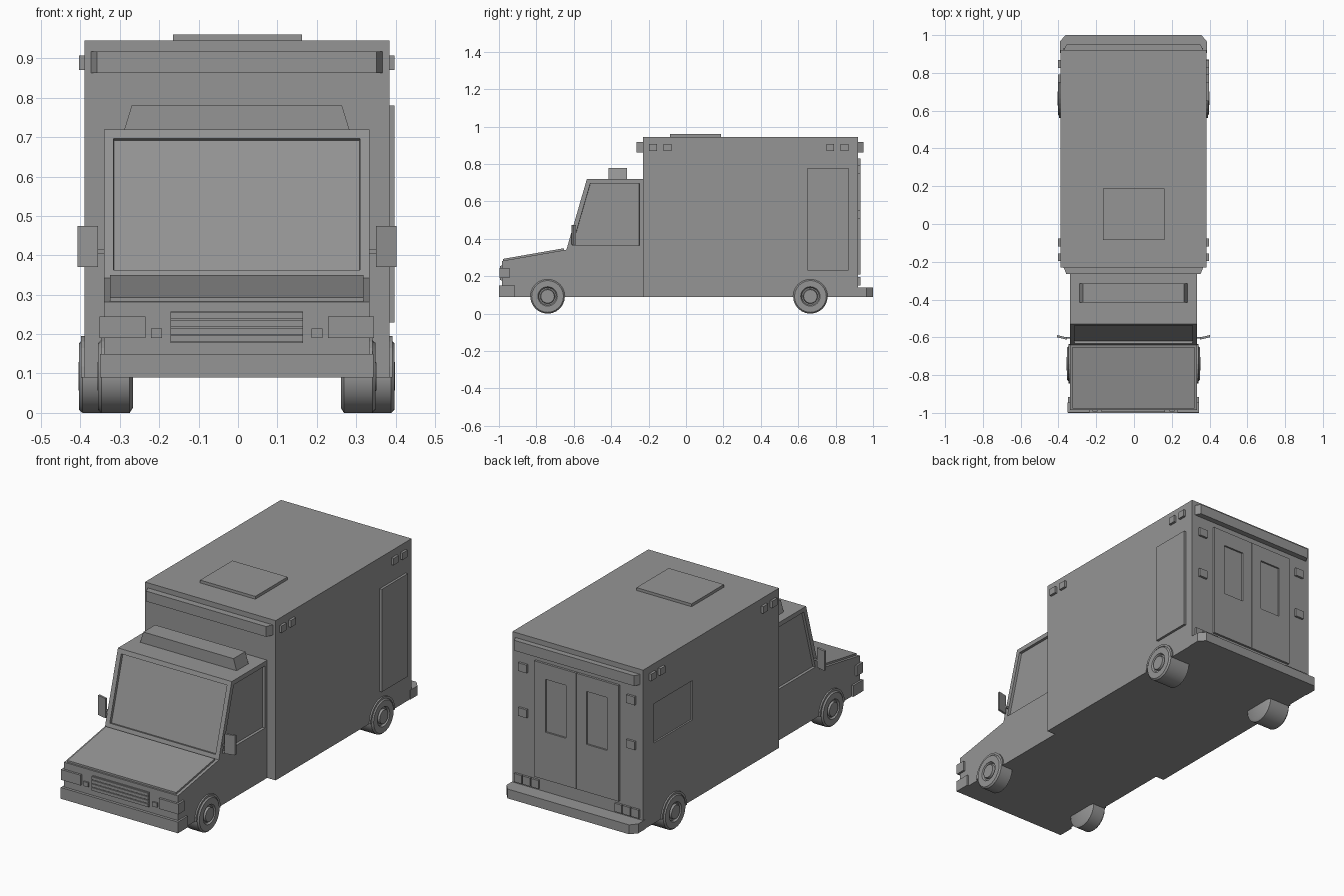
import bpy, bmesh, math
from mathutils import Vector

cube = bpy.data.objects.get("Cube")
if cube:
    bpy.data.objects.remove(cube, do_unlink=True)

GREY = (0.3, 0.3, 0.3, 1)
paint = bpy.data.materials.new("plain_grey")
paint.use_nodes = True
paint.diffuse_color = GREY
paint.node_tree.nodes["Principled BSDF"].inputs["Base Color"].default_value = GREY

CX = -0.003          # centre line of the body
SIDES = (("left", 1), ("right", -1))


def finish(name, bm):
    bmesh.ops.recalc_face_normals(bm, faces=bm.faces)
    mesh = bpy.data.meshes.new(name)
    bm.to_mesh(mesh)
    bm.free()
    mesh.materials.append(paint)
    obj = bpy.data.objects.new(name, mesh)
    bpy.context.collection.objects.link(obj)
    return obj


def prism(name, points, axis, lo, hi, recess=None):
    """Extrude a 2D outline along an axis; recess = (face test, rim, depth)."""
    def place(p, d):
        c = list(p)
        c.insert(axis, d)
        return (c[0] + CX, c[1], c[2])
    bm = bmesh.new()
    base = bm.faces.new([bm.verts.new(place(p, lo)) for p in points])
    new = bmesh.ops.extrude_face_region(bm, geom=[base])["geom"]
    step = Vector((0, 0, 0))
    step[axis] = hi - lo
    bmesh.ops.translate(bm, vec=step, verts=[v for v in new if isinstance(v, bmesh.types.BMVert)])
    bmesh.ops.recalc_face_normals(bm, faces=bm.faces)
    if recess:
        test, rim, depth = recess
        bm.normal_update()
        faces = [f for f in bm.faces if test(f.normal)]
        inner = bmesh.ops.inset_individual(bm, faces=faces, thickness=rim, use_even_offset=True)
        moves = [(v, f.normal.copy()) for f in faces for v in f.verts]
        # a second tiny inset gives each pane its own upright reveal
        bmesh.ops.inset_individual(bm, faces=faces, thickness=0.001, use_even_offset=True)
        for f in faces:
            n = f.normal.copy()
            for v in f.verts:
                v.co -= n * depth
    return finish(name, bm)


def box(name, x, y, z):
    return prism(name, [(x[0], y[0]), (x[1], y[0]), (x[1], y[1]), (x[0], y[1])], 2, *z)


def side_box(name, s, x, y, z):
    return box(name, sorted((s * x[0], s * x[1])), y, z)


def cut(obj, x, y, z):
    tool = box("cutter", x, y, z)
    mod = obj.modifiers.new("cut", "BOOLEAN")
    mod.operation = "DIFFERENCE"
    mod.solver = "EXACT"
    mod.object = tool
    bpy.context.view_layer.objects.active = obj
    bpy.ops.object.modifier_apply(modifier=mod.name)
    bpy.data.objects.remove(tool, do_unlink=True)


def lathe(name, s, y, z, outline, steps=24):
    """Spin (radius, x) points about a wheel axle."""
    bm = bmesh.new()
    verts = [bm.verts.new((CX + s * x, y, z + r)) for r, x in outline]
    edges = [bm.edges.new(pair) for pair in zip(verts, verts[1:])]
    bmesh.ops.spin(bm, geom=verts + edges, cent=(0, y, z), axis=(1, 0, 0),
                   angle=math.tau, steps=steps, use_duplicate=False)
    bmesh.ops.remove_doubles(bm, verts=bm.verts, dist=0.0002)
    obj = finish(name, bm)
    bpy.ops.object.select_all(action="DESELECT")
    obj.select_set(True)
    bpy.context.view_layer.objects.active = obj
    bpy.ops.object.shade_smooth_by_angle(angle=math.radians(35))
    return obj


# Rear body with the recessed window on its right side
body = box("rear_body", (-0.387, 0.387), (-0.23, 0.92), (0.09, 0.945))
cut(body, (-0.42, -0.378), (0.5, 0.826), (0.52, 0.73))
box("roof_hatch", (-0.162, 0.165), (-0.085, 0.188), (0.94, 0.96))
box("side_door", (0.38, 0.4), (0.65, 0.87), (0.23, 0.78))

# Cab: lower body, glazed upper body, raised bonnet panel
prism("cab_lower_body", [(-0.985, 0.09), (-0.985, 0.282), (-0.64, 0.342), (-0.22, 0.345), (-0.22, 0.09)],
      0, -0.337, 0.337)
prism("cab_upper_body", [(-0.64, 0.34), (-0.53, 0.72), (-0.225, 0.72), (-0.225, 0.34)], 0, -0.337, 0.337,
      (lambda n: n.y < -0.5 or abs(n.x) > 0.5, 0.024, 0.014))
prism("bonnet_panel", [(-0.978, 0.275), (-0.978, 0.293), (-0.652, 0.35), (-0.652, 0.33)], 0, -0.322, 0.322)
prism("cab_light_bar", [(-0.287, 0.715), (0.287, 0.715), (0.267, 0.78), (-0.267, 0.78)], 1, -0.415, -0.315)

# Front end
box("front_bumper", (-0.347, 0.347), (-1.0, -0.915), (0.09, 0.15))
box("grille_back", (-0.168, 0.168), (-0.989, -0.98), (0.178, 0.257))
for i in range(4):
    z = 0.18 + i * 0.0195
    box(f"grille_bar_{i + 1}", (-0.168, 0.168), (-0.995, -0.98), (z, z + 0.016))
for side, s in SIDES:
    side_box(f"{side}_headlight", s, (0.232, 0.348), (-0.997, -0.945), (0.19, 0.245))
    side_box(f"{side}_indicator", s, (0.19, 0.218), (-0.993, -0.98), (0.19, 0.214))
    # Door mirror: angled plate on a short arm
    prism(f"{side}_mirror", [(s * 0.353, -0.612), (s * 0.405, -0.6), (s * 0.405, -0.588), (s * 0.353, -0.6)],
          2, 0.37, 0.475)
    side_box(f"{side}_mirror_arm", s, (0.33, 0.36), (-0.606, -0.598), (0.405, 0.415))

# Warning light strips across the top of the rear body, with bevelled ends
for name, y0, y1 in (("front", -0.225, -0.265), ("rear", 0.915, 0.95)):
    prism(f"{name}_light_strip", [(-0.372, y0), (0.372, y0), (0.355, y1), (-0.355, y1)], 2, 0.863, 0.918)

# Rear bumper with chamfered corners
prism("rear_bumper", [(-0.39, 0.905), (0.39, 0.905), (0.39, 0.965), (0.36, 1.0), (-0.36, 1.0), (-0.39, 0.965)],
      2, 0.09, 0.14)

for side, s in SIDES:
    # Rear doors with recessed windows
    door = side_box(f"{side}_rear_door", s, (0.002, 0.25), (0.91, 0.932), (0.21, 0.83))
    cut(door, sorted((s * 0.06, s * 0.183)), (0.923, 0.95), (0.465, 0.748))
    # Rear lamps
    for i, z in enumerate((0.51, 0.75)):
        side_box(f"{side}_rear_marker_{i + 1}", s, (0.295, 0.345), (0.91, 0.932), (z, z + 0.044))
    for i in range(3):
        x = 0.225 + i * 0.05
        side_box(f"{side}_tail_light_{i + 1}", s, (x, x + 0.044), (0.91, 0.932), (0.15, 0.195))
    # Side marker lamps
    for i, y in enumerate((-0.197, -0.12, 0.75, 0.826)):
        side_box(f"{side}_side_marker_{i + 1}", s, (0.38, 0.4), (y, y + 0.042), (0.87, 0.907))
    # Wheels and half-round arches
    for end, y, inner, outer, skin in (("front", -0.74, 0.264, 0.352, 0.337), ("rear", 0.665, 0.264, 0.4, 0.387)):
        lathe(f"{side}_{end}_wheel", s, y, 0.0925,
              [(0, inner), (0.08, inner), (0.0925, inner + 0.008), (0.0925, outer - 0.008),
               (0.085, outer), (0.052, outer), (0.046, outer - 0.01), (0.039, outer - 0.01),
               (0.036, outer + 0.002), (0, outer + 0.002)])
        arc = [(math.cos(a), math.sin(a)) for a in (math.pi * i / 12 for i in range(13))]
        ring = [(y + 0.105 * c, 0.09 + 0.105 * d) for c, d in arc]
        ring += [(y + 0.094 * c, 0.09 + 0.094 * d) for c, d in reversed(arc)]
        prism(f"{side}_{end}_arch", ring, 0, *sorted((s * (skin - 0.02), s * (skin + 0.008))))
